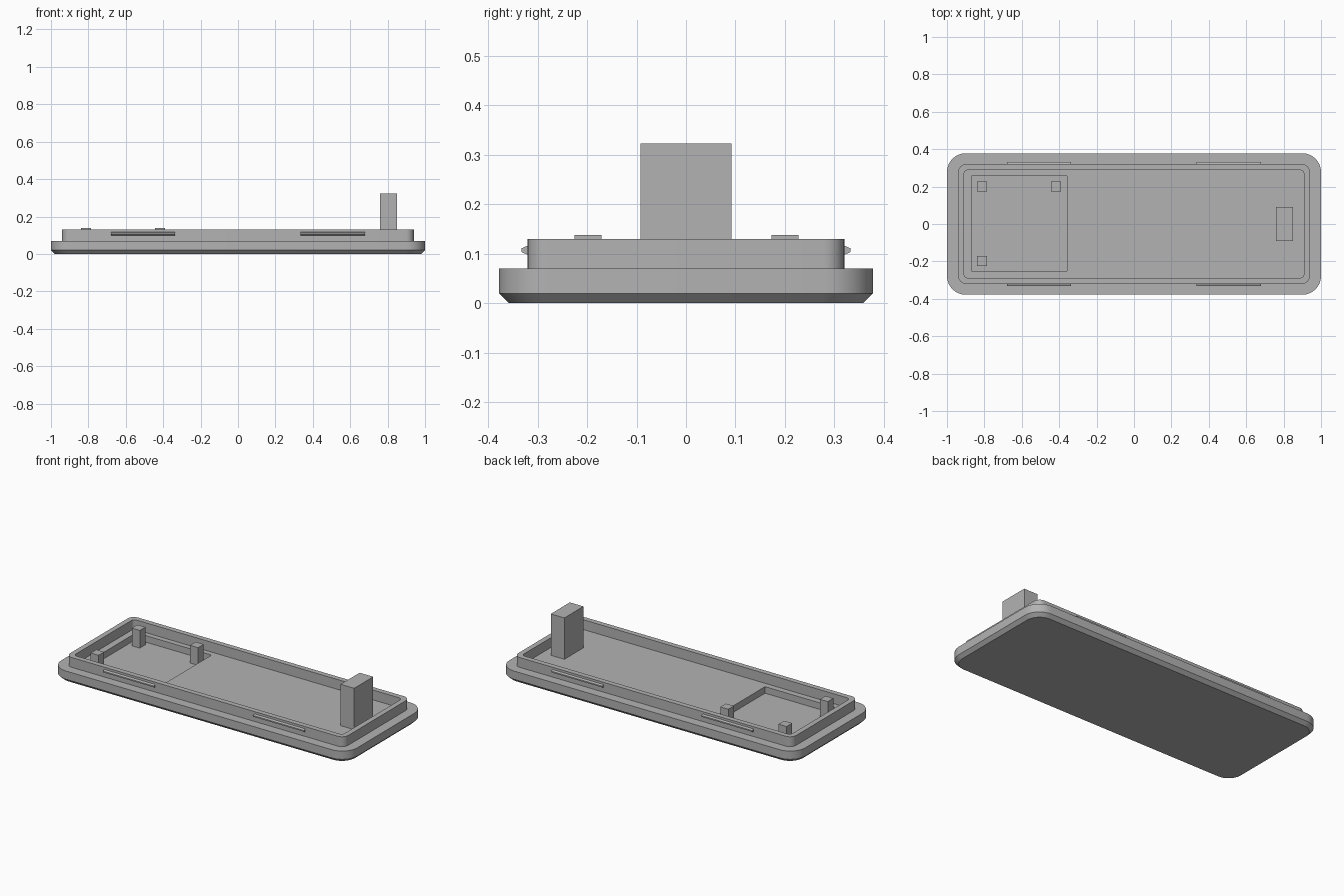
import bpy, bmesh, math

cube = bpy.data.objects.get("Cube")
if cube:
    bpy.data.objects.remove(cube)

grey = bpy.data.materials.new("mid grey plastic")
grey.use_nodes = True
colour = (0.45, 0.45, 0.45, 1)
grey.diffuse_color = colour
grey.node_tree.nodes["Principled BSDF"].inputs["Base Color"].default_value = colour

FLOOR, RECESS, RIM = 0.07, 0.03, 0.13


def finish(name, bm):
    """Turn a bmesh into a named object with sharp creases."""
    bmesh.ops.recalc_face_normals(bm, faces=bm.faces[:])
    mesh = bpy.data.meshes.new(name)
    bm.to_mesh(mesh)
    bm.free()
    mesh.materials.append(grey)
    ob = bpy.data.objects.new(name, mesh)
    bpy.context.collection.objects.link(ob)
    bpy.ops.object.select_all(action="DESELECT")
    ob.select_set(True)
    bpy.context.view_layer.objects.active = ob
    bpy.ops.object.shade_smooth_by_angle(angle=math.radians(30))
    return ob


def rounded_loop(bm, hx, hy, r, z, steps=8):
    """Ring of vertices around a rounded rectangle."""
    ring = []
    for i, (sx, sy) in enumerate([(1, 1), (-1, 1), (-1, -1), (1, -1)]):
        for k in range(steps + 1):
            a = (i + k / steps) * math.pi / 2
            ring.append(bm.verts.new((sx * (hx - r) + r * math.cos(a),
                                      sy * (hy - r) + r * math.sin(a), z)))
    return ring


def rect_loop(bm, x0, x1, y0, y1, z):
    return [bm.verts.new((x, y, z)) for x, y in
            [(x0, y0), (x1, y0), (x1, y1), (x0, y1)]]


def bridge(bm, a, b):
    for i in range(len(a)):
        j = (i + 1) % len(a)
        bm.faces.new((a[i], a[j], b[j], b[i]))


def block(name, x0, x1, y0, y1, z0, z1):
    bm = bmesh.new()
    low, high = (rect_loop(bm, x0, x1, y0, y1, z) for z in (z0, z1))
    bridge(bm, low, high)
    bm.faces.new(low)
    bm.faces.new(high)
    return finish(name, bm)


# Lid shell: chamfered plate, raised lip, inner floor with a sunken pocket
bm = bmesh.new()
profile = [(0.98, 0.358, 0.085, 0), (1, 0.378, 0.1, 0.02),
           (1, 0.378, 0.1, FLOOR), (0.94, 0.32, 0.042, FLOOR),
           (0.94, 0.32, 0.042, RIM), (0.908, 0.288, 0.02, RIM),
           (0.908, 0.288, 0.02, FLOOR)]
rings = [rounded_loop(bm, *p) for p in profile]
bm.faces.new(rings[0])
for a, b in zip(rings, rings[1:]):
    bridge(bm, a, b)
pocket_top = rect_loop(bm, -0.868, -0.358, -0.252, 0.256, FLOOR)
pocket_low = rect_loop(bm, -0.868, -0.358, -0.252, 0.256, RECESS)
bridge(bm, pocket_top, pocket_low)
bm.faces.new(pocket_low)
border = [bm.edges.get((loop[i - 1], loop[i]))
          for loop in (rings[-1], pocket_top) for i in range(len(loop))]
bmesh.ops.triangle_fill(bm, edges=border, use_beauty=True, normal=(0, 0, 1))
finish("lid_shell", bm)

# Tall block at the right end
block("tall_block", 0.758, 0.85, -0.092, 0.092, FLOOR, 0.323)

# Locating pegs in the pocket
for name, x, y in [("peg_back_outer", -0.812, 0.2),
                   ("peg_back_inner", -0.418, 0.2),
                   ("peg_front_outer", -0.812, -0.198)]:
    h = 0.027
    block(name, x - h, x + h, y - h, y + h, RECESS, 0.138)

# Tapered snap ridges on the long sides of the lip
for side, s in (("front", -1), ("back", 1)):
    for end, x in (("left", -0.508), ("right", 0.506)):
        bm = bmesh.new()
        section = [(0.316, 0.096), (0.332, 0.103), (0.332, 0.111), (0.316, 0.118)]
        ends = [[bm.verts.new((x + d, s * y, z)) for y, z in section]
                for d in (-0.172, 0.172)]
        bridge(bm, *ends)
        for e in ends:
            bm.faces.new(e)
        finish(f"snap_ridge_{side}_{end}", bm)
